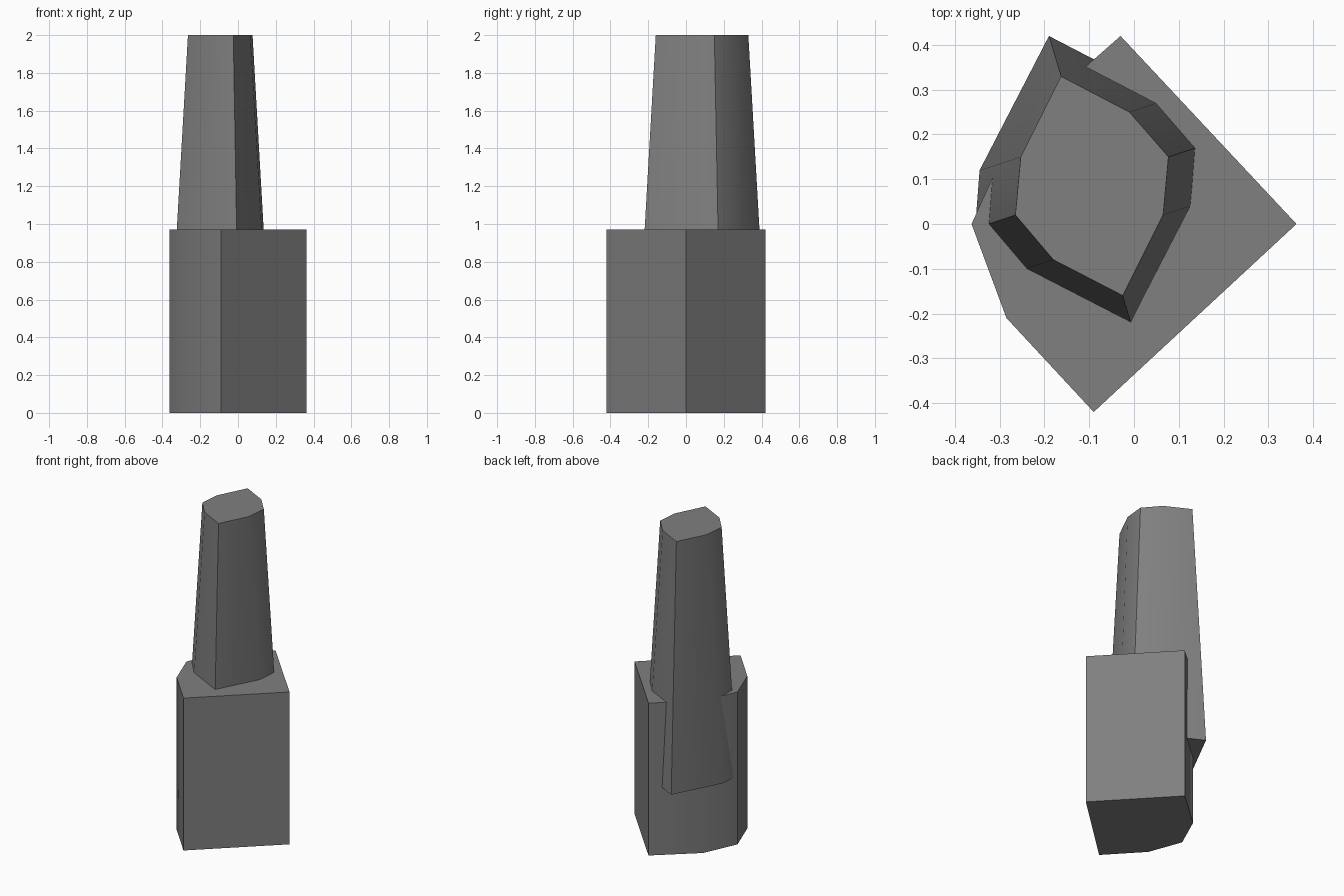
import bpy
from math import radians

if "Cube" in bpy.data.objects:
    bpy.data.objects.remove(bpy.data.objects["Cube"])

# Dark grey finish shared by both parts
dark_grey = bpy.data.materials.new("dark_grey")
dark_grey.diffuse_color = (0.215, 0.215, 0.215, 1)
dark_grey.use_nodes = True
dark_grey.node_tree.nodes["Principled BSDF"].inputs["Base Color"].default_value = dark_grey.diffuse_color


def loft(name, bottom, z0, top, z1):
    """Closed solid between two counter-clockwise outlines with equal counts."""
    n = len(bottom)
    verts = [(x, y, z0) for x, y in bottom] + [(x, y, z1) for x, y in top]
    faces = [tuple(reversed(range(n))), tuple(range(n, 2 * n))]
    faces += [(i, (i + 1) % n, (i + 1) % n + n, i + n) for i in range(n)]
    mesh = bpy.data.meshes.new(name)
    mesh.from_pydata(verts, [], faces)
    mesh.update()
    mesh.materials.append(dark_grey)
    obj = bpy.data.objects.new(name, mesh)
    bpy.context.collection.objects.link(obj)
    # Soften the shallow corners, keep the strong ones sharp
    bpy.ops.object.select_all(action='DESELECT')
    obj.select_set(True)
    bpy.context.view_layer.objects.active = obj
    bpy.ops.object.shade_smooth_by_angle(angle=radians(30))
    return obj


# Straight six-sided base block
base = [(0.363, 0), (-0.03, 0.42), (-0.267, 0.212),
        (-0.363, 0), (-0.285, -0.21), (-0.09, -0.42)]
loft("base_block", base, 0, base, 0.97)

# Tapered eight-sided column, sunk into the base and overhanging its back left
column_top = [(-0.163, 0.33), (-0.253, 0.15), (-0.265, 0.02), (-0.18, -0.08),
              (-0.025, -0.16), (0.065, 0.02), (0.077, 0.15), (-0.01, 0.25)]
column_bottom = [(-0.19, 0.42), (-0.345, 0.12), (-0.355, -0.01), (-0.27, -0.11),
                 (0.002, -0.25), (0.157, 0.05), (0.167, 0.18), (0.08, 0.28)]
loft("tapered_column", column_bottom, 0.43, column_top, 2.0)
